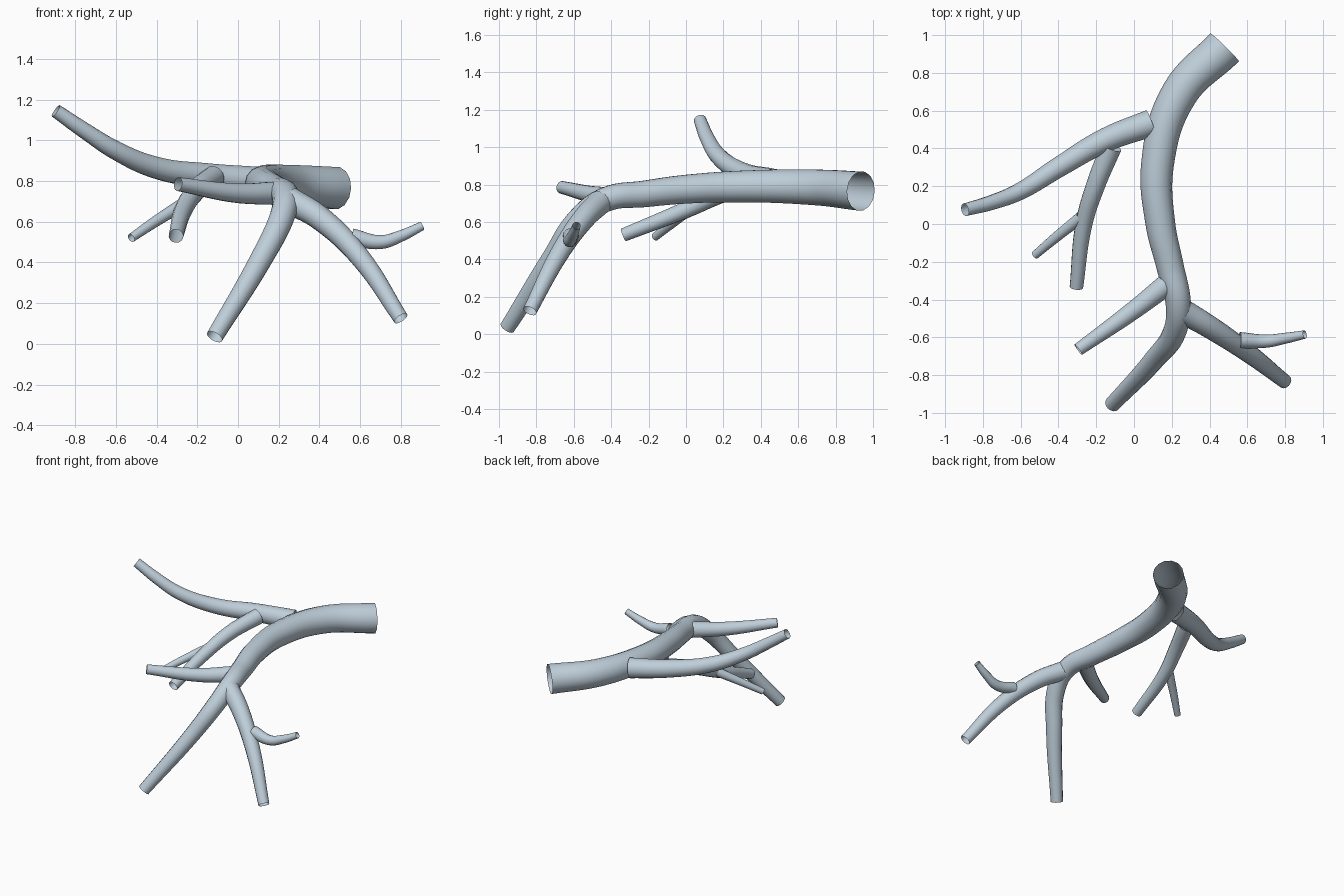
import bpy
import math

cube = bpy.data.objects.get("Cube")
if cube:
    bpy.data.objects.remove(cube, do_unlink=True)

# One pale blue-grey material
COLOUR = (0.52, 0.62, 0.70, 1)
bark = bpy.data.materials.new("pale_blue_grey")
bark.use_nodes = True
bark.diffuse_color = COLOUR
bark.node_tree.nodes["Principled BSDF"].inputs["Base Color"].default_value = COLOUR


def limb(name, r_start, r_end, points):
    """Open tapered tube along a smooth path."""
    curve = bpy.data.curves.new(name, "CURVE")
    curve.dimensions = "3D"
    curve.bevel_depth = 1.0
    curve.bevel_resolution = 5
    curve.resolution_u = 8
    curve.use_fill_caps = False
    spline = curve.splines.new("BEZIER")
    spline.bezier_points.add(len(points) - 1)
    # Taper by distance along the path
    steps = [math.dist(a, b) for a, b in zip(points, points[1:])]
    total, run = sum(steps), 0.0
    for bp, co, step in zip(spline.bezier_points, points, steps + [0]):
        bp.co = co
        bp.handle_left_type = bp.handle_right_type = "AUTO"
        bp.radius = r_start + (r_end - r_start) * run / total
        run += step
    obj = bpy.data.objects.new(name, curve)
    bpy.context.collection.objects.link(obj)
    bpy.ops.object.select_all(action="DESELECT")
    obj.select_set(True)
    bpy.context.view_layer.objects.active = obj
    bpy.ops.object.convert(target="MESH")
    obj = bpy.context.object
    obj.data.materials.clear()
    obj.data.materials.append(bark)
    bpy.ops.object.shade_smooth_by_angle(angle=math.radians(60))
    return obj


# Main stem, from the thick back end to the drooping front tip
limb("main_stem", 0.106, 0.042, [
    (0.48, 0.935, 0.765), (0.24, 0.69, 0.785), (0.125, 0.32, 0.79),
    (0.14, 0.0, 0.775), (0.19, -0.22, 0.75), (0.235, -0.43, 0.72),
    (0.215, -0.57, 0.62), (0.11, -0.715, 0.41), (-0.115, -0.955, 0.035)])

# Left front branch and its twig
limb("left_branch", 0.066, 0.038, [
    (0.255, -0.46, 0.705), (0.40, -0.545, 0.62),
    (0.60, -0.68, 0.425), (0.80, -0.835, 0.125)])
limb("left_twig", 0.043, 0.022, [
    (0.56, -0.615, 0.525), (0.70, -0.62, 0.50), (0.80, -0.605, 0.53),
    (0.905, -0.585, 0.58)])

# Short right front branch
limb("right_front_branch", 0.058, 0.034, [
    (0.18, -0.315, 0.74), (0.0, -0.455, 0.74), (-0.295, -0.665, 0.785)])

# Long right back branch, rising towards its tip
limb("right_back_branch", 0.072, 0.034, [
    (0.09, 0.535, 0.80), (-0.15, 0.445, 0.825), (-0.40, 0.30, 0.865),
    (-0.60, 0.175, 0.95), (-0.75, 0.115, 1.045), (-0.895, 0.075, 1.145)])

# Drooping offshoot of the right back branch and its twig
limb("right_offshoot", 0.056, 0.036, [
    (-0.12, 0.41, 0.82), (-0.205, 0.20, 0.755), (-0.265, 0.0, 0.665),
    (-0.305, -0.335, 0.53)])
limb("right_twig", 0.032, 0.022, [
    (-0.28, 0.035, 0.68), (-0.40, -0.06, 0.605), (-0.525, -0.165, 0.52)])
